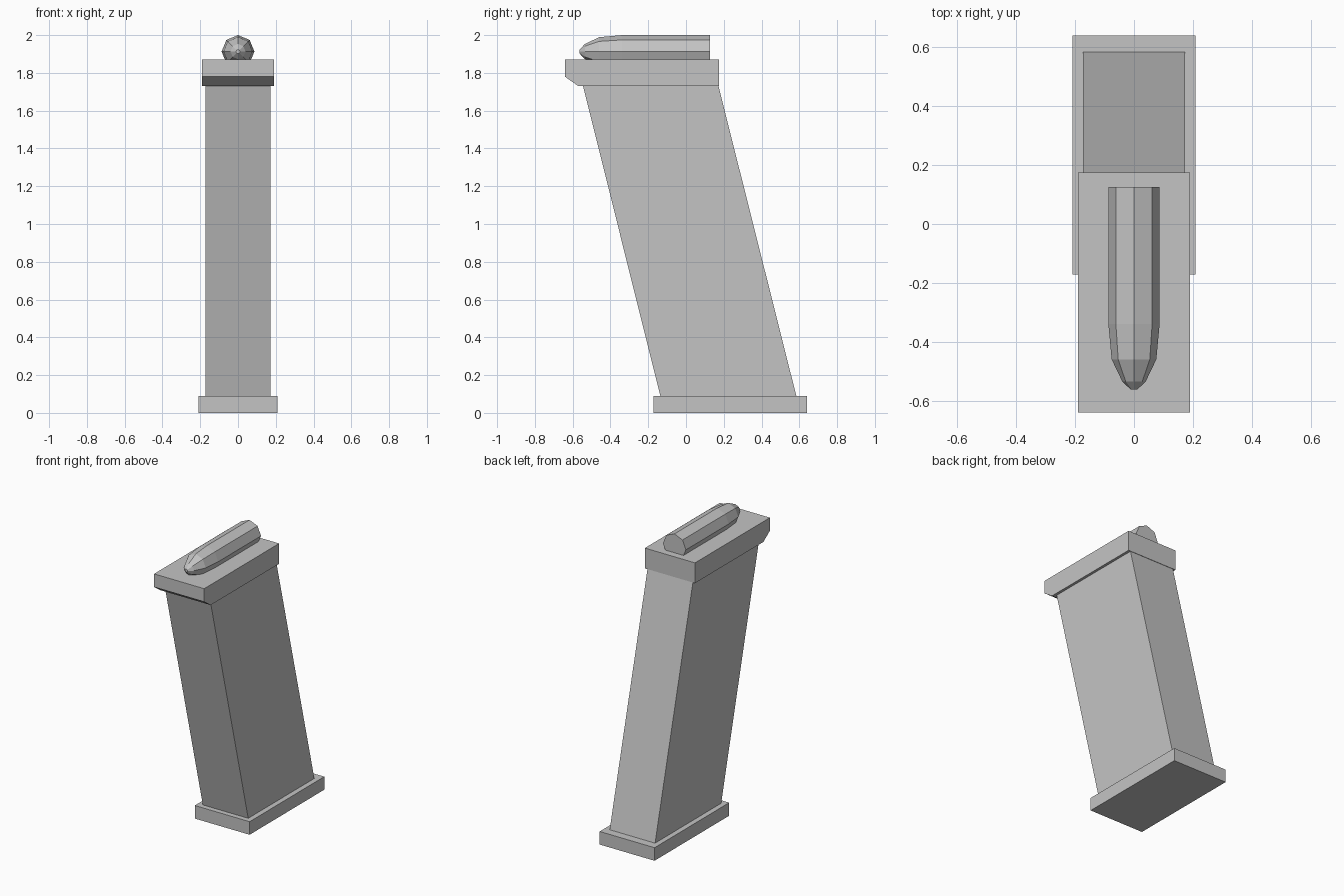
import bpy, math

if "Cube" in bpy.data.objects:
    bpy.data.objects.remove(bpy.data.objects["Cube"])

grey = bpy.data.materials.new("plain_grey")
grey.diffuse_color = (0.55, 0.55, 0.55, 1.0)
grey.use_nodes = True
grey.node_tree.nodes["Principled BSDF"].inputs["Base Color"].default_value = grey.diffuse_color


def loft(name, rings):
    """Solid through equal-length rings of points, capped at both ends."""
    n = len(rings[0])
    verts = [p for ring in rings for p in ring]
    faces = [tuple(range(n))[::-1], tuple(range(len(verts) - n, len(verts)))]
    for r in range(len(rings) - 1):
        for i in range(n):
            a, b = r * n + i, r * n + (i + 1) % n
            faces.append((a, b, b + n, a + n))
    mesh = bpy.data.meshes.new(name)
    mesh.from_pydata(verts, [], faces)
    mesh.materials.append(grey)
    obj = bpy.data.objects.new(name, mesh)
    bpy.context.collection.objects.link(obj)
    return obj


def side_profile(name, half_width, points):
    """Extrude a (y, z) outline, counter-clockwise from +x, across x."""
    return loft(name, [[(x, y, z) for y, z in points] for x in (-half_width, half_width)])


# Base plate
side_profile("base_plate", 0.209, [(-0.172, 0), (0.641, 0), (0.641, 0.09), (-0.172, 0.09)])

# Slanted box body
side_profile("slanted_body", 0.173, [(-0.136, 0.09), (0.584, 0.09), (0.172, 1.73), (-0.545, 1.73)])

# Top block with chamfered front underside
side_profile("top_block", 0.191, [(-0.57, 1.73), (0.175, 1.73), (0.175, 1.87),
                                  (-0.641, 1.87), (-0.641, 1.78)])

# Eight-sided round lying on top, nose towards the front
rings = []
for y, r in [(0.126, 0.087), (-0.34, 0.087), (-0.46, 0.076), (-0.535, 0.040), (-0.563, 0.011)]:
    rings.append([(r * math.cos(i * math.tau / 8), y, 1.913 + r * math.sin(i * math.tau / 8))
                  for i in range(8)])
loft("top_round", rings)
